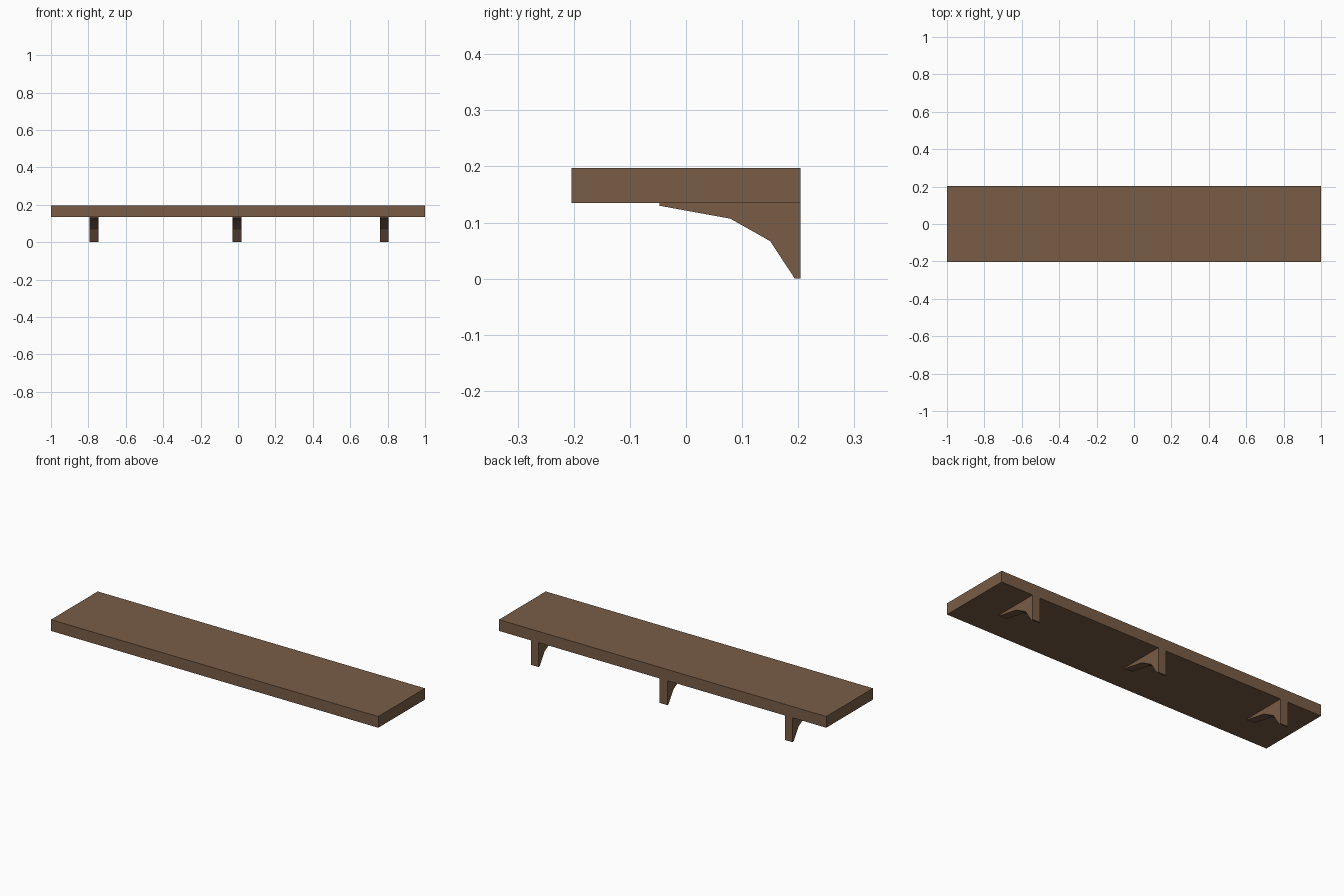
import bpy

if "Cube" in bpy.data.objects:
    bpy.data.objects.remove(bpy.data.objects["Cube"])

wood = bpy.data.materials.new("brown wood")
wood.diffuse_color = (0.19, 0.107, 0.061, 1)
wood.use_nodes = True
wood.node_tree.nodes["Principled BSDF"].inputs["Base Color"].default_value = wood.diffuse_color


def extrude_x(name, profile, x0, x1):
    """Prism with a (y, z) profile, running from x0 to x1."""
    n = len(profile)
    verts = [(x, y, z) for x in (x0, x1) for y, z in profile]
    faces = [tuple(range(n))[::-1], tuple(range(n, 2 * n))]
    faces += [(i, (i + 1) % n, n + (i + 1) % n, n + i) for i in range(n)]
    mesh = bpy.data.meshes.new(name)
    mesh.from_pydata(verts, [], faces)
    mesh.materials.append(wood)
    obj = bpy.data.objects.new(name, mesh)
    bpy.context.collection.objects.link(obj)
    return obj


# Shelf board
extrude_x("shelf_board", [(-0.204, 0.135), (0.204, 0.135),
                          (0.204, 0.197), (-0.204, 0.197)], -1, 1)

# Three curved brackets along the back edge
bracket = [(0.204, 0.135), (-0.047, 0.135), (-0.047, 0.130), (0.079, 0.107),
           (0.150, 0.067), (0.194, 0.0), (0.204, 0.0)]
for side, x in (("left", -0.770), ("middle", -0.005), ("right", 0.782)):
    extrude_x(side + "_bracket", bracket[::-1], x - 0.0235, x + 0.0235)

# Consistent outward normals
import bmesh
for obj in bpy.context.collection.objects:
    bm = bmesh.new()
    bm.from_mesh(obj.data)
    bmesh.ops.recalc_face_normals(bm, faces=bm.faces)
    bm.to_mesh(obj.data)
    bm.free()
